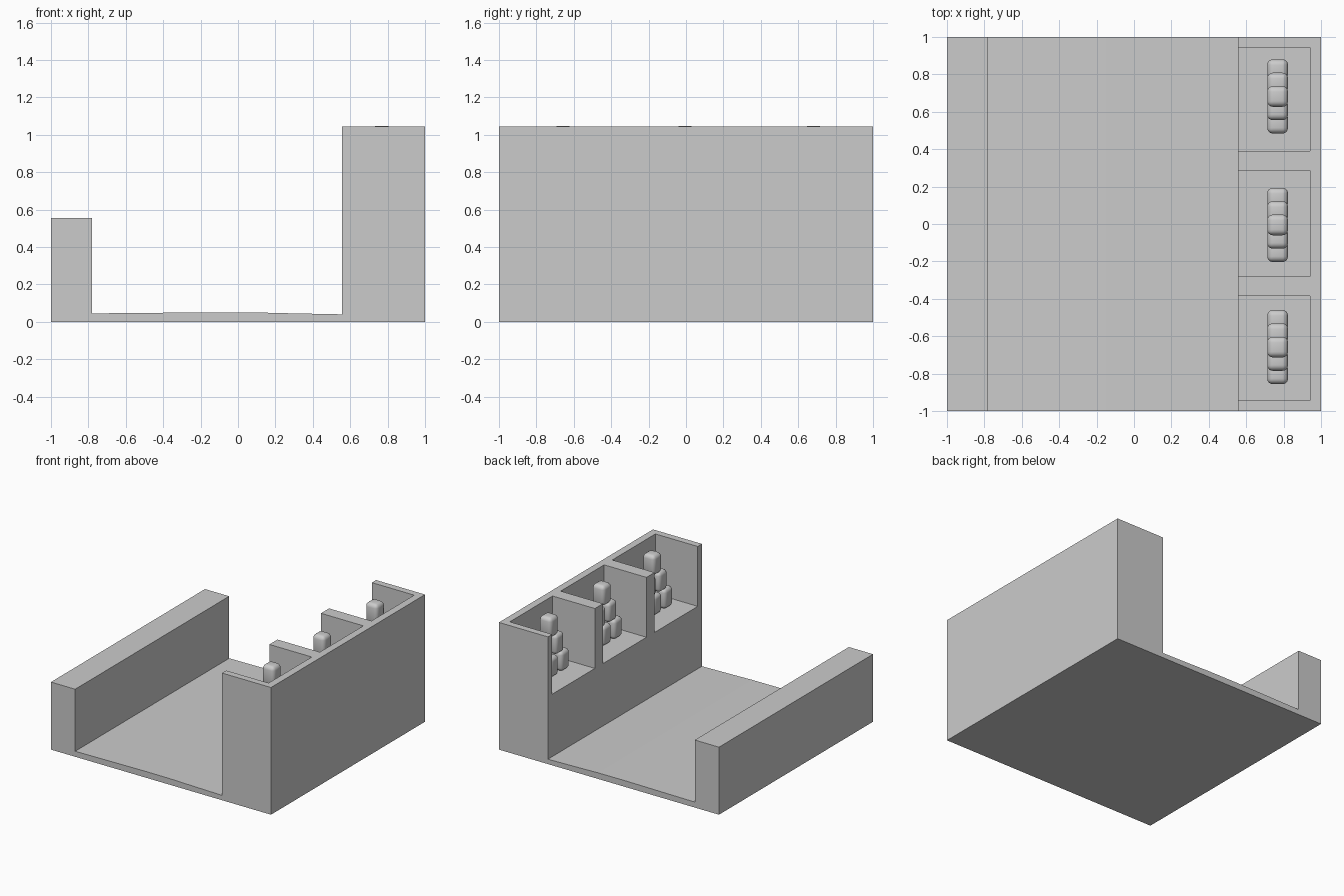
import bpy, bmesh

if "Cube" in bpy.data.objects:
    bpy.data.objects.remove(bpy.data.objects["Cube"])

grey = bpy.data.materials.new("plain_grey")
grey.diffuse_color = (0.6, 0.6, 0.6, 1)
grey.use_nodes = True
grey.node_tree.nodes["Principled BSDF"].inputs["Base Color"].default_value = grey.diffuse_color


def make_object(name, bm):
    bmesh.ops.recalc_face_normals(bm, faces=bm.faces)
    mesh = bpy.data.meshes.new(name)
    bm.to_mesh(mesh)
    bm.free()
    mesh.materials.append(grey)
    obj = bpy.data.objects.new(name, mesh)
    bpy.context.collection.objects.link(obj)
    return obj


def box(name, x0, x1, y0, y1, z0, z1):
    bm = bmesh.new()
    bmesh.ops.create_cube(bm, size=1)
    for v in bm.verts:
        v.co = ((x0 + x1) / 2 + v.co.x * (x1 - x0),
                (y0 + y1) / 2 + v.co.y * (y1 - y0),
                (z0 + z1) / 2 + v.co.z * (z1 - z0))
    return make_object(name, bm)


# Main body: low wall, slightly bowed floor and tall wall in one profile
profile = [(-1, 0), (1, 0), (1, 1.045), (0.555, 1.045), (0.555, 0.04),
           (0.3, 0.045), (0.1, 0.05), (-0.15, 0.051), (-0.45, 0.048),
           (-0.78, 0.045), (-0.78, 0.555), (-1, 0.555)]
bm = bmesh.new()
face = bm.faces.new([bm.verts.new((x, -1, z)) for x, z in profile])
ext = bmesh.ops.extrude_face_region(bm, geom=[face])
for v in ext["geom"]:
    if isinstance(v, bmesh.types.BMVert):
        v.co.y = 1
body = make_object("walled_base", bm)

# Three niches cut out of the tall wall, open at the top and the inner side
SHELF = 0.553
for y0, y1 in ((-0.945, -0.385), (-0.28, 0.285), (0.39, 0.945)):
    cutter = box("niche_cutter", 0.4, 0.94, y0, y1, SHELF, 1.3)
    cutter.hide_render = True
    mod = body.modifiers.new("niche", "BOOLEAN")
    mod.operation = "DIFFERENCE"
    mod.solver = "EXACT"
    mod.object = cutter
    bpy.context.view_layer.objects.active = body
    bpy.ops.object.modifier_apply(modifier=mod.name)
    bpy.data.objects.remove(cutter)


# Rounded can, slightly narrower at the top and bottom
def can(name, x, y, z, width=0.115, height=0.165):
    obj = box(name, x - width / 2, x + width / 2, y - width / 2, y + width / 2,
              z, z + height)
    bev = obj.modifiers.new("rounding", "BEVEL")
    bev.width = 0.03
    bev.segments = 4
    bpy.ops.object.select_all(action="DESELECT")
    obj.select_set(True)
    bpy.context.view_layer.objects.active = obj
    bpy.ops.object.modifier_apply(modifier=bev.name)
    for v in obj.data.vertices:
        t = (v.co.z - z) / height * 2 - 1
        k = 1 - 0.1 * t * t
        v.co.x = x + (v.co.x - x) * k
        v.co.y = y + (v.co.y - y) * k
    bpy.ops.object.shade_smooth_by_angle()


# A pyramid of three, two and one cans in each niche
for n, yc in enumerate((-0.658, -0.005, 0.682)):
    for row in range(3):
        count = 3 - row
        for i in range(count):
            can(f"can_{n}_{row}_{i}", 0.768, yc + (i - (count - 1) / 2) * 0.143,
                SHELF + row * 0.165)
